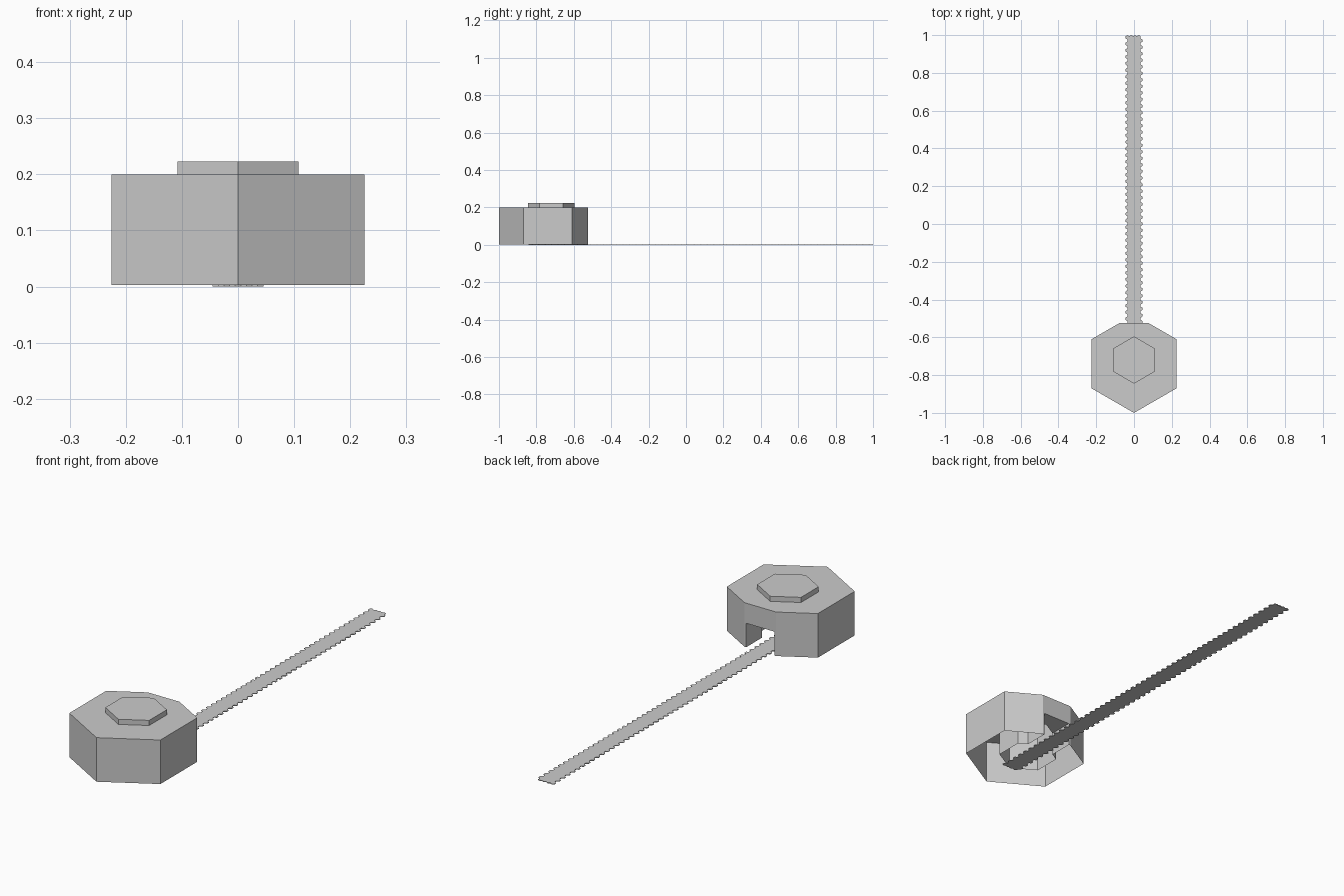
import bpy, bmesh, math

if "Cube" in bpy.data.objects:
    bpy.data.objects.remove(bpy.data.objects["Cube"])

BASE, EAVE, CAP, DOOR = 0.003, 0.2, 0.223, 0.11
DW = 0.07  # half width of doorway


def hexagon(cx, cy, r):
    return [(cx + r * math.sin(math.radians(60 * i)),
             cy + r * math.cos(math.radians(60 * i))) for i in range(6)]


def new_object(name, bm):
    bmesh.ops.remove_doubles(bm, verts=bm.verts, dist=1e-5)
    me = bpy.data.meshes.new(name)
    bm.to_mesh(me)
    bm.free()
    ob = bpy.data.objects.new(name, me)
    bpy.context.collection.objects.link(ob)
    return ob


def face(bm, pts):
    return bm.faces.new([bm.verts.new(p) for p in pts])


def wall(bm, a, b, z0, z1):
    face(bm, [(*b, z0), (*a, z0), (*a, z1), (*b, z1)])


# Outer shell: hexagon with its back corner cut off flat
h = hexagon(0, -0.74, 0.26)
back_y = -0.525
cx = (-0.48 - back_y) * math.sqrt(3)
outer = [(cx, back_y)] + h[1:] + [(-cx, back_y)]
bm = bmesh.new()
for a, b in zip(outer, outer[1:]):
    wall(bm, a, b, BASE, EAVE)
# Back wall around the doorway
wall(bm, (-cx, back_y), (-DW, back_y), BASE, EAVE)
wall(bm, (DW, back_y), (cx, back_y), BASE, EAVE)
wall(bm, (-DW, back_y), (DW, back_y), DOOR, EAVE)
new_object("outer_walls", bm)

# Roof slab ring between outer wall and central column
inner = hexagon(0, -0.72, 0.125)
bm = bmesh.new()
ring_out = [(0, back_y), (cx, back_y)] + h[1:] + [(-cx, back_y)]
face(bm, [(*p, EAVE) for p in ring_out[:3] + [inner[1], inner[0]]])
for i in range(1, 5):
    face(bm, [(*p, EAVE) for p in (h[i], h[i + 1], inner[i + 1], inner[i])])
face(bm, [(*p, EAVE) for p in (h[5], ring_out[-1], ring_out[0], inner[0], inner[5])])
bmesh.ops.reverse_faces(bm, faces=[f for f in bm.faces if f.normal.z < 0])
bm.normal_update()
bmesh.ops.reverse_faces(bm, faces=[f for f in bm.faces if f.normal.z < 0])
new_object("roof", bm)

# Central hexagonal column, open below, rising through the roof as a cap
cut_y = inner[0][1] - DW / math.sqrt(3)
bm = bmesh.new()
for i in range(1, 5):
    wall(bm, inner[i], inner[i + 1], BASE, CAP)
for s in (1, -1):
    corner, jamb = inner[1 if s > 0 else 5], (s * DW, cut_y)
    segs = [(inner[0], jamb, DOOR), (jamb, corner, BASE)]
    for a, b, z in segs:
        if s < 0:
            a, b = b, a
        wall(bm, a, b, z, CAP)
face(bm, [(*p, CAP) for p in reversed(inner)])
new_object("central_column", bm)

# Entrance tunnel: two side walls and a ceiling
bm = bmesh.new()
wall(bm, (DW, cut_y), (DW, back_y), BASE, DOOR)
wall(bm, (-DW, back_y), (-DW, cut_y), BASE, DOOR)
face(bm, [(-DW, back_y, DOOR), (DW, back_y, DOOR), (DW, cut_y, DOOR),
          (*inner[0], DOOR), (-DW, cut_y, DOOR)])
new_object("entrance_tunnel", bm)

# Path of thin hexagonal tiles in staggered rows
r = 0.01155
w = r * math.sqrt(3)
rows = int((1.855 - 2 * r) / (1.5 * r)) + 1
bm = bmesh.new()
for j in range(rows):
    y = 1 - r - j * 1.5 * r
    for i in range(4):
        x = (i - 1.5) * w + (0.25 if j % 2 else -0.25) * w
        pts = hexagon(x, y, r)
        face(bm, [(*p, 0.0) for p in pts])
        face(bm, [(*p, BASE) for p in reversed(pts)])
        for k in range(6):
            wall(bm, pts[k], pts[(k + 1) % 6], 0.0, BASE)
me = bpy.data.meshes.new("path_tiles")
bm.to_mesh(me)
bm.free()
bpy.context.collection.objects.link(bpy.data.objects.new("path_tiles", me))
